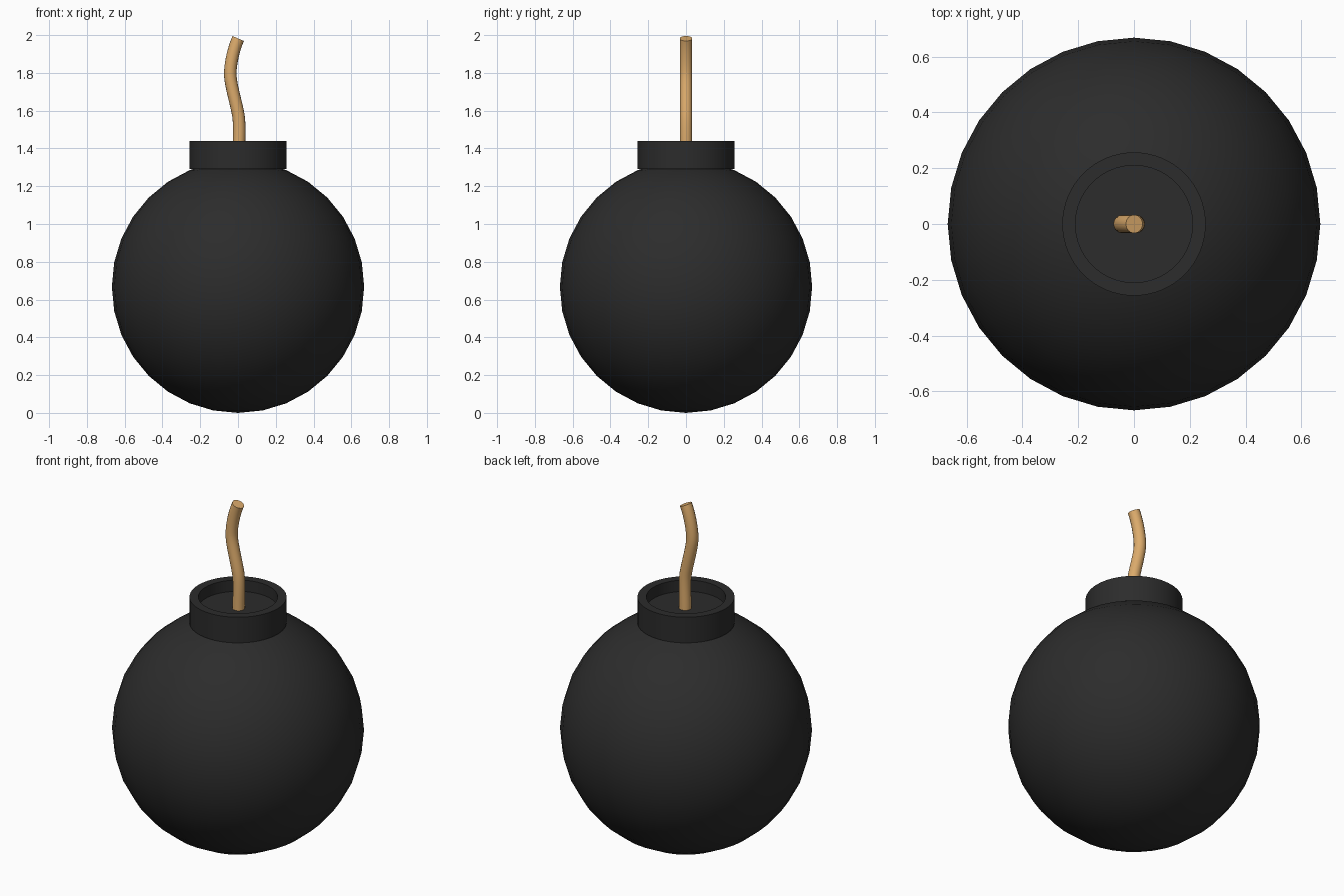
import bpy, bmesh, math
from mathutils import Vector

if "Cube" in bpy.data.objects:
    bpy.data.objects.remove(bpy.data.objects["Cube"])


def material(name, color):
    m = bpy.data.materials.new(name)
    m.diffuse_color = (*color, 1)
    m.use_nodes = True
    m.node_tree.nodes["Principled BSDF"].inputs["Base Color"].default_value = m.diffuse_color
    return m


def finish(ob, name, mat, angle=35):
    ob.name = name
    ob.data.materials.clear()
    ob.data.materials.append(mat)
    bpy.ops.object.select_all(action='DESELECT')
    ob.select_set(True)
    bpy.context.view_layer.objects.active = ob
    bpy.ops.object.shade_smooth_by_angle(angle=math.radians(angle))


black = material("black_iron", (0.025, 0.025, 0.025))
tan = material("fuse_cord", (0.72, 0.41, 0.15))

# Round body
R = 0.668
bpy.ops.mesh.primitive_uv_sphere_add(segments=32, ring_count=16, radius=R, location=(0, 0, R))
finish(bpy.context.object, "body", black)

# Neck: a cylinder with an inset, recessed top
bpy.ops.mesh.primitive_cylinder_add(vertices=64, radius=0.257, depth=0.15, location=(0, 0, 1.365))
neck = bpy.context.object
bm = bmesh.new()
bm.from_mesh(neck.data)
top = max(bm.faces, key=lambda f: f.calc_center_median().z)
bmesh.ops.inset_region(bm, faces=[top], thickness=0.047)
floor = bmesh.ops.extrude_discrete_faces(bm, faces=[top])["faces"]
bmesh.ops.translate(bm, verts=floor[0].verts[:], vec=(0, 0, -0.066))
bm.to_mesh(neck.data)
bm.free()
finish(neck, "neck", black)

# Fuse: round cord swept along an S-shaped path
curve = bpy.data.curves.new("fuse", 'CURVE')
curve.dimensions = '3D'
curve.bevel_depth = 0.033
curve.bevel_resolution = 6
curve.resolution_u = 10
curve.use_fill_caps = True
path = [  # x, z, handle dx, handle dz
    (0.004, 1.37, 0.0, 0.06),
    (0.004, 1.56, -0.006, 0.06),
    (-0.041, 1.80, 0.002, 0.06),
    (0.001, 1.982, 0.022, 0.05),
]
spline = curve.splines.new('BEZIER')
spline.bezier_points.add(len(path) - 1)
for p, (x, z, dx, dz) in zip(spline.bezier_points, path):
    p.handle_left_type = p.handle_right_type = 'FREE'
    p.co = Vector((x, 0, z))
    p.handle_left = p.co - Vector((dx, 0, dz))
    p.handle_right = p.co + Vector((dx, 0, dz))
fuse = bpy.data.objects.new("fuse", curve)
bpy.context.collection.objects.link(fuse)
bpy.ops.object.select_all(action='DESELECT')
fuse.select_set(True)
bpy.context.view_layer.objects.active = fuse
bpy.ops.object.convert(target='MESH')
fuse = bpy.context.object
bm = bmesh.new()
bm.from_mesh(fuse.data)
bmesh.ops.remove_doubles(bm, verts=bm.verts[:], dist=0.0005)
bmesh.ops.recalc_face_normals(bm, faces=bm.faces[:])
bm.to_mesh(fuse.data)
bm.free()
finish(fuse, "fuse", tan)
